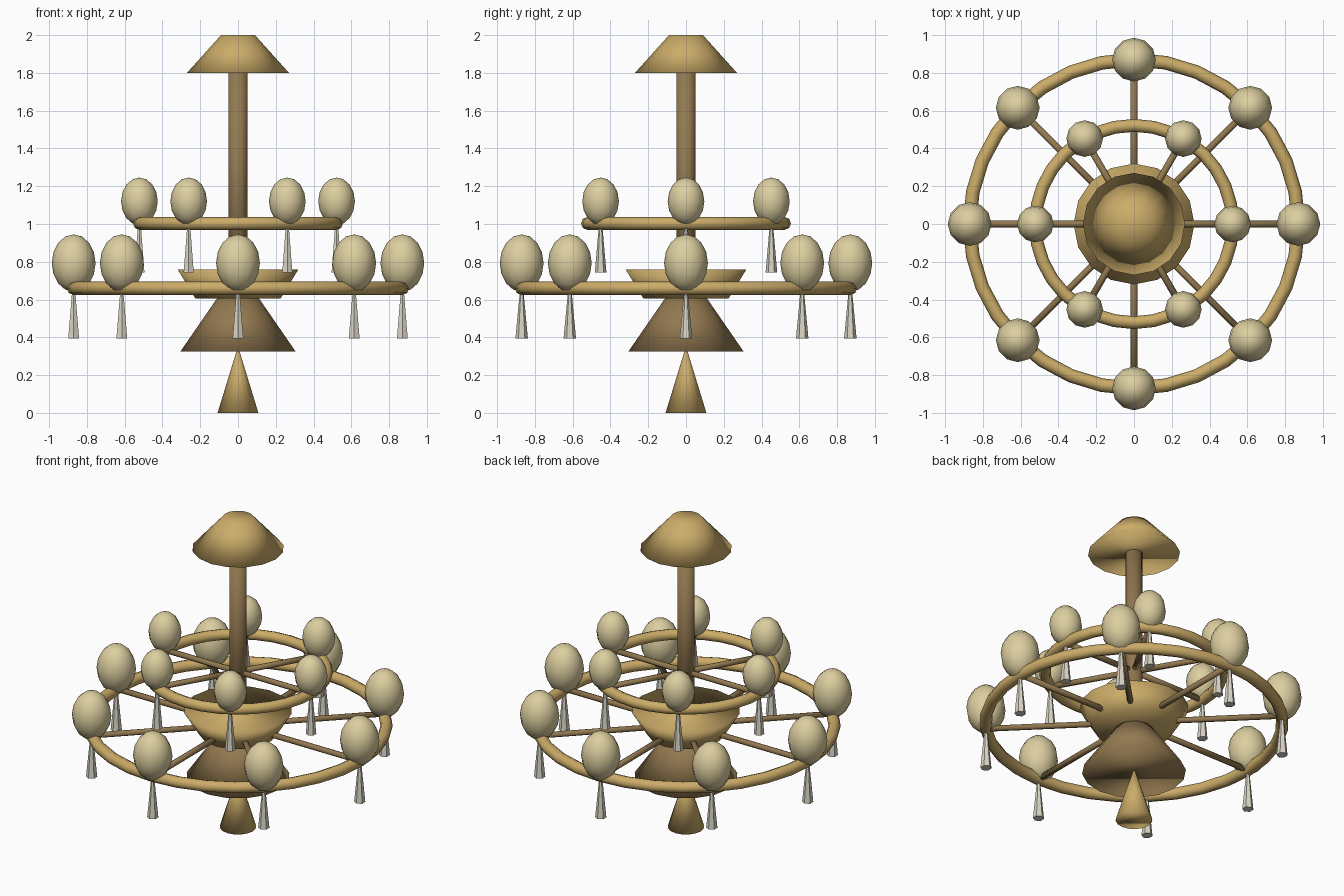
import bpy
import bmesh
from math import cos, sin, tau, pi
from mathutils import Matrix, Vector

cube = bpy.data.objects.get("Cube")
if cube:
    bpy.data.objects.remove(cube, do_unlink=True)


def material(name, r, g, b):
    m = bpy.data.materials.new(name)
    m.use_nodes = True
    m.diffuse_color = (r, g, b, 1)
    bsdf = next(n for n in m.node_tree.nodes if n.type == "BSDF_PRINCIPLED")
    bsdf.inputs["Base Color"].default_value = (r, g, b, 1)
    return m


gold = material("gold", 0.60, 0.41, 0.14)
bronze = material("dark bronze", 0.29, 0.19, 0.08)
glow = material("warm bulb glass", 0.72, 0.62, 0.35)
crystal = material("crystal", 0.70, 0.67, 0.56)


def finish(name, bm, mat, smooth=True):
    mesh = bpy.data.meshes.new(name)
    bm.to_mesh(mesh)
    bm.free()
    mesh.materials.append(mat)
    for face in mesh.polygons:
        face.use_smooth = smooth
    obj = bpy.data.objects.new(name, mesh)
    bpy.context.collection.objects.link(obj)
    return obj


def frustum(name, mat, z_low, z_high, r_low, r_high, sides=16, at=(0, 0), smooth=True):
    bm = bmesh.new()
    bmesh.ops.create_cone(bm, cap_ends=True, segments=sides, radius1=r_low,
                          radius2=r_high, depth=z_high - z_low)
    obj = finish(name, bm, mat, smooth)
    obj.location = (at[0], at[1], (z_low + z_high) / 2)
    return obj


def ring(name, radius, thickness, z, steps, sides=8):
    bpy.ops.mesh.primitive_torus_add(location=(0, 0, z), major_radius=radius,
                                     minor_radius=thickness, major_segments=steps,
                                     minor_segments=sides)
    obj = bpy.context.object
    obj.name = name
    obj.data.materials.append(gold)
    bpy.ops.object.shade_smooth()


def bulb(name, at, z, width, height):
    bm = bmesh.new()
    bmesh.ops.create_uvsphere(bm, u_segments=12, v_segments=8, radius=1)
    bmesh.ops.scale(bm, vec=(width, width, height), verts=bm.verts)
    obj = finish(name, bm, glow)
    obj.location = (at[0], at[1], z)


def spoke(name, angle, length, z):
    bm = bmesh.new()
    turn = Matrix.Rotation(angle, 4, "Z") @ Matrix.Rotation(pi / 2, 4, "Y")
    bmesh.ops.create_cone(bm, cap_ends=True, segments=8, radius1=0.018,
                          radius2=0.018, depth=length, matrix=turn)
    obj = finish(name, bm, bronze)
    obj.location = Vector((cos(angle), sin(angle), 0)) * length / 2
    obj.location.z = z


def tier(name, count, radius, thickness, z, steps, bulb_size, bulb_z, drop_low, drop_r):
    ring(name + "_ring", radius, thickness, z, steps)
    for i in range(count):
        angle = tau * i / count
        at = (radius * cos(angle), radius * sin(angle))
        spoke(f"{name}_spoke_{i + 1}", angle, radius, z)
        bulb(f"{name}_bulb_{i + 1}", at, bulb_z, *bulb_size)
        frustum(f"{name}_crystal_drop_{i + 1}", crystal, drop_low, z, drop_r, 0.008,
                sides=6, at=at, smooth=False)


# Central column, ceiling mount, bowl, bell and finial
frustum("ceiling_canopy", gold, 1.8, 2.0, 0.27, 0.09)
frustum("stem", bronze, 0.62, 1.82, 0.05, 0.05)
frustum("bowl", gold, 0.605, 0.76, 0.225, 0.32)
frustum("lower_bell", bronze, 0.325, 0.615, 0.305, 0.105)
frustum("bottom_finial", gold, 0.0, 0.34, 0.108, 0.004)

# Two tiers of bulbs with hanging crystals
tier("lower", 8, 0.87, 0.036, 0.66, 32, (0.116, 0.152), 0.793, 0.395, 0.033)
tier("upper", 6, 0.522, 0.034, 1.003, 32, (0.097, 0.126), 1.12, 0.742, 0.031)
